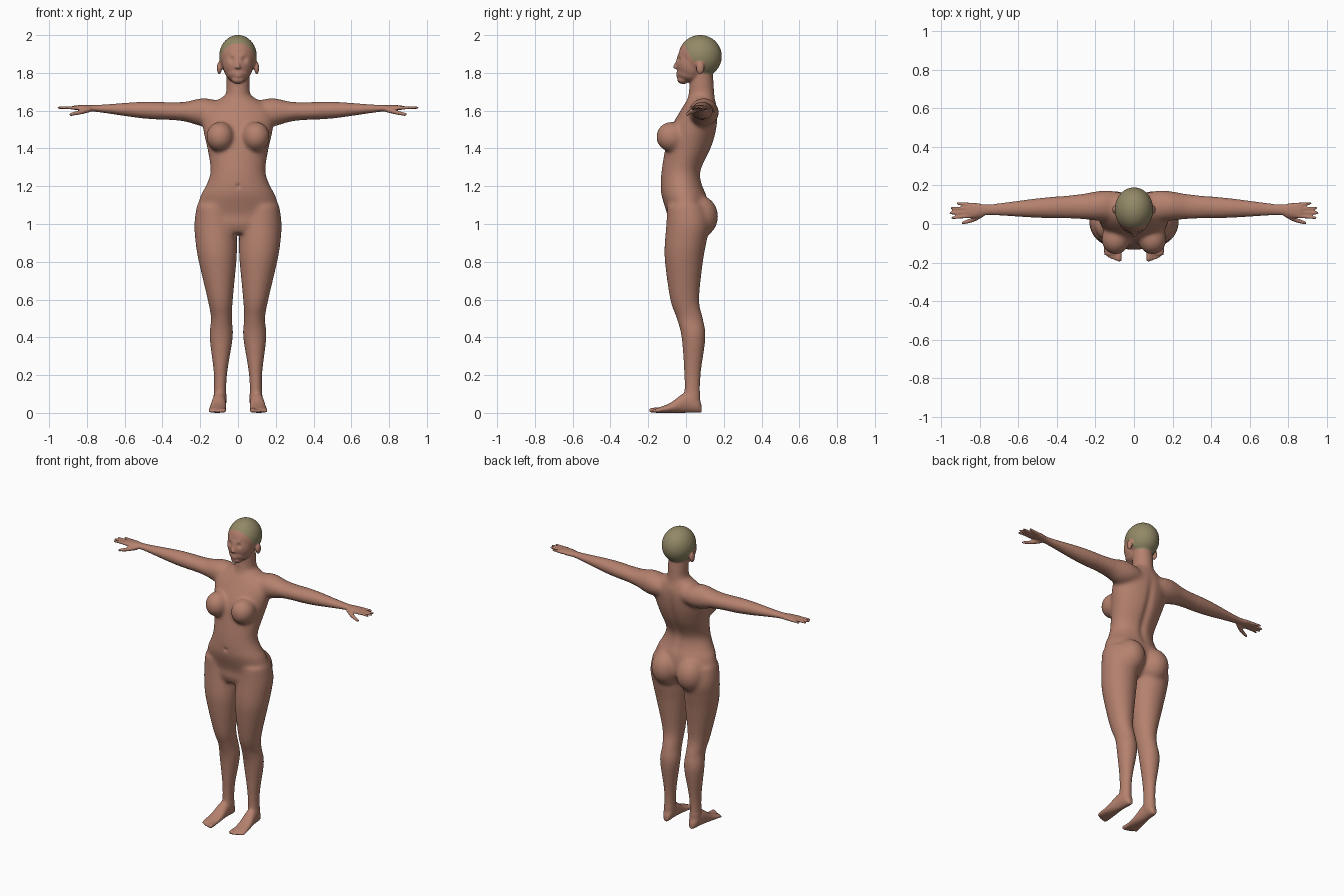
import bpy, bmesh, math
from mathutils import Vector, Matrix

cube = bpy.data.objects.get("Cube")
if cube:
    bpy.data.objects.remove(cube)


def material(name, colour):
    made = bpy.data.materials.new(name)
    made.use_nodes = True
    made.diffuse_color = (*colour, 1)
    made.node_tree.nodes["Principled BSDF"].inputs["Base Color"].default_value = (*colour, 1)
    return made


skin = material("warm skin", (.46, .22, .155))
hair = material("olive cropped hair", (.29, .25, .135))
bm = bmesh.new()


def spline(rows, steps):
    """Smooth curve through the given rows of any length."""
    rows = [Vector(row) for row in rows]
    rows = [rows[0], *rows, rows[-1]]
    points = []
    for before, start, end, after in zip(rows, rows[1:], rows[2:], rows[3:]):
        for step in range(steps):
            t = step / steps
            leave, arrive = (end - before) / 2, (after - start) / 2
            points.append(start.lerp(end, t * t * (3 - 2 * t))
                          + leave * (t * (1 - t) ** 2) - arrive * (t * t * (1 - t)))
    return points + [rows[-1]]


def loft(rows, place, side=1, sides=28):
    """Skin oval rings; place turns a row into a centre and two radius vectors."""
    rings = []
    for row in spline(rows, 4):
        centre, across, along = (Vector(part) for part in place(*row))
        ring = []
        for k in range(sides):
            turn = math.tau * k / sides
            point = centre + across * math.cos(turn) + along * math.sin(turn)
            point.x *= side
            ring.append(bm.verts.new(point))
        rings.append(ring)
    for lower, upper in zip(rings, rings[1:]):
        for k in range(sides):
            bm.faces.new((lower[k], lower[k - 1], upper[k - 1], upper[k]))
    bm.faces.new(rings[0])
    bm.faces.new(rings[-1])


def upright(height, width, front, back):
    return (0, (front + back) / 2, height), (width, 0, 0), (0, (back - front) / 2, 0)


def leg_ring(height, width, front, back):
    """The legs lean outwards above the knee and slightly below it."""
    centre, across, along = upright(height, width, front, back)
    above_knee = height - .5
    return (.087 + max(.07 * above_knee, -.02 * above_knee), *centre[1:]), across, along


def foot_ring(depth, width, top):
    return (.1 - .07 * depth, depth, top / 2), (width, 0, 0), (0, 0, top / 2)


def arm_ring(reach, depth, thickness):
    return (reach, .1 - .035 * reach, 1.585 + .036 * reach), (0, depth, 0), (0, 0, thickness)


def ball(centre, radii, side=1):
    place = Vector(centre)
    place.x *= side
    bmesh.ops.create_uvsphere(bm, u_segments=28, v_segments=18, radius=1,
                              matrix=Matrix.Translation(place) @ Matrix.Diagonal((*radii, 1)))


def digit(points, root, tip, side=1):
    """Finger, toe or nose: a chain of tapering balls."""
    chain = spline(points, 9)
    for i, (x, y, z) in enumerate(chain):
        radius = root + (tip - root) * i / len(chain)
        bmesh.ops.create_icosphere(bm, subdivisions=2, radius=radius,
                                   matrix=Matrix.Translation((x * side, y, z)))


# Torso and neck: height, half width, front, back
loft([(.95, .12, -.08, .06), (1, .21, -.1, .1), (1.05, .224, -.1, .12), (1.15, .2, -.13, .11),
      (1.2, .172, -.134, .09), (1.28, .146, -.13, .08), (1.4, .163, -.11, .135),
      (1.5, .185, -.085, .163), (1.6, .185, -.03, .168), (1.68, .07, .02, .145)], upright)
loft([(1.6, .085, -.01, .16), (1.7, .063, .015, .15), (1.82, .062, .02, .14)], upright)

# Skull, face, jaw and chin
ball((0, .075, 1.888), (.1, .115, .113))
ball((0, .03, 1.85), (.082, .082, .1))
ball((0, .025, 1.8), (.066, .075, .05))
ball((0, -.015, 1.765), (.035, .032, .024))

# Nose and lips
digit([(0, -.04, 1.87), (0, -.06, 1.832)], .007, .011)
for height in (1.783, 1.794):
    ball((0, -.042, height), (.02, .011, .006))

for side in (1, -1):
    # Ear, nostril, breast and buttock
    ball((.099, .075, 1.826), (.013, .022, .034), side)
    ball((.01, -.05, 1.828), (.008, .009, .007), side)
    ball((.095, -.078, 1.462), (.074, .081, .08), side)
    ball((.092, .065, 1.04), (.095, .106, .115), side)

    # Leg: height, half width, front, back
    loft([(1.1, .09, -.1, .1), (1, .11, -.105, .125), (.9, .11, -.113, .108),
          (.8, .1, -.112, .09), (.6, .067, -.084, .07), (.5, .056, -.05, .09),
          (.4, .062, -.024, .104), (.2, .035, -.01, .078), (.05, .035, -.01, .076)],
         leg_ring, side)

    # Foot: depth, half width, top
    loft([(.083, .015, .04), (.06, .03, .09), (0, .036, .11), (-.08, .044, .055),
          (-.14, .047, .03), (-.16, .04, .024)], foot_ring, side)
    for i in range(5):
        x = .076 + .018 * i
        size = .011 - .001 * i if i else .014
        digit([(x, -.135, .016), (x, -.182 + .0015 * i * i, size)], size, size, side)

    # Arm and palm: reach, half depth, half thickness
    loft([(.08, .07, .055), (.14, .08, .072), (.2, .076, .074), (.3, .063, .05),
          (.5, .05, .044), (.7, .031, .023), (.77, .028, .017), (.82, .039, .016),
          (.87, .04, .011)], arm_ring, side)
    for i, reach in enumerate((.94, .95, .944, .912)):
        digit([(.85, .04 + .02 * i, 1.615), (reach, .032 + .025 * i, 1.616)],
              .0115, .0075, side)
    digit([(.79, .05, 1.607), (.835, .022, 1.592), (.886, .006, 1.58)], .017, .0085, side)

# Fuse the parts into one skin
bmesh.ops.recalc_face_normals(bm, faces=bm.faces)
mesh = bpy.data.meshes.new("body_parts")
bm.to_mesh(mesh)
bm.free()
body = bpy.data.objects.new("body", mesh)
bpy.context.collection.objects.link(body)
remesh = body.modifiers.new("fuse", "REMESH")
remesh.mode = "VOXEL"
remesh.voxel_size = .0055
graph = bpy.context.evaluated_depsgraph_get()
fused = bpy.data.meshes.new_from_object(body.evaluated_get(graph))
body.modifiers.clear()
body.data = fused
bm = bmesh.new()
bm.from_mesh(fused)


def relax(test, times):
    verts = [vert for vert in bm.verts if test(vert.co)]
    for _ in range(times):
        bmesh.ops.smooth_vert(bm, verts=verts, factor=.5, use_axis_x=True,
                              use_axis_y=True, use_axis_z=True)


# Blend the joins, most strongly on the trunk
relax(lambda co: abs(co.x) < .4 and .1 < co.z < 1.73, 22)
relax(lambda co: abs(co.x) < .28 and .9 < co.z < 1.7, 16)
relax(lambda co: True, 3)

# Eye sockets, eyelids, brows and navel: centre, radius, push along depth
dents = [((.035, -.042, 1.872), .015, .011), ((.035, -.035, 1.872), .007, -.005),
         ((.035, -.042, 1.9), .014, -.004), ((0, -.134, 1.2), .012, .008)]
for vert in bm.verts:
    x, y, z = vert.co
    for centre, radius, push in dents:
        distance = (Vector((abs(x), y, z)) - Vector(centre)).length / radius
        vert.co.y += push * math.exp(-distance ** 2)
    # Spine groove
    if y > .03 and 1.12 < z < 1.62:
        vert.co.y -= .012 * math.exp(-(x / .025) ** 2) * math.sin(math.tau * (z - 1.12))


def is_hair(co):
    """Behind the sloping hairline, above the nape and clear of the ears."""
    on_ear = abs(co.x) > .088 and co.z < 1.862 and co.y < .1
    slope = -.56 if co.z > 1.86 else -.9
    return co.z > 1.795 and not on_ear and co.y > .04 + slope * (co.z - 1.86)


for face in bm.faces:
    face.smooth = True
    face.material_index = int(is_hair(face.calc_center_median()))

# Rest the feet on the ground
ground = min(vert.co.z for vert in bm.verts)
bmesh.ops.translate(bm, verts=bm.verts, vec=(0, 0, -ground))
fused.materials.clear()
fused.materials.append(skin)
fused.materials.append(hair)
bm.to_mesh(fused)
bm.free()
